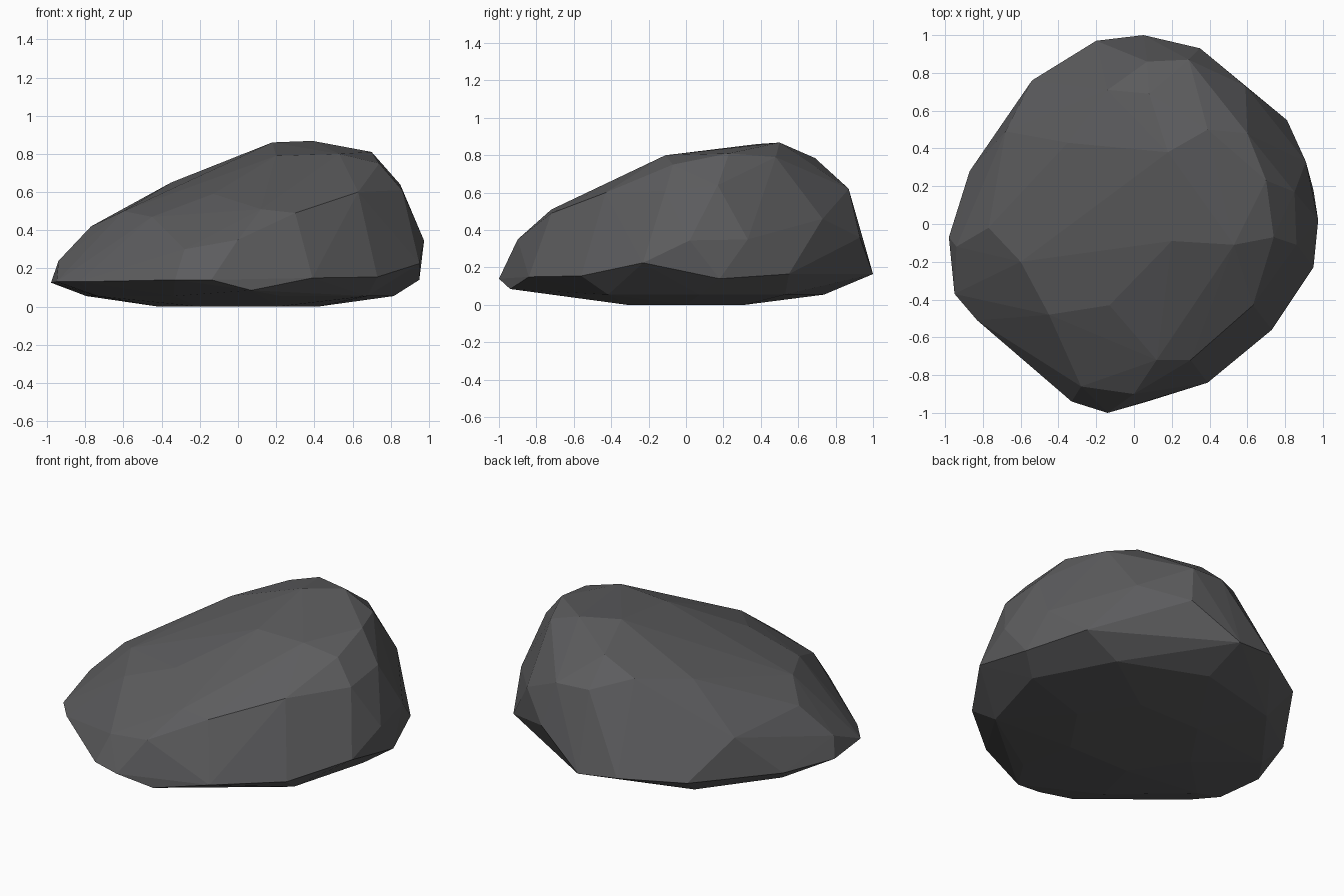
import bpy, bmesh, math

# Rock: a faceted boulder, the skin stretched over a few key corners
rim = [(-.14, -1, .14), (.07, -.94, .085), (.39, -.84, .15), (.73, -.56, .155),
       (.95, -.23, .225), (.95, .18, .14), (.81, .55, .165), (.05, 1, .165),
       (-.2, .97, .19), (-.54, .76, .17), (-.87, .28, .14), (-.98, -.07, .125),
       (-.95, -.37, .13), (-.83, -.51, .13), (-.33, -.94, .14)]
sides = [(.975, .02, .345), (.91, .33, .35), (.59, .73, .46), (.35, .93, .36),
         (.07, .86, .63), (.29, .87, .62), (-.94, -.12, .24), (-.68, .49, .39),
         (-.28, -.86, .3), (0, -.9, .35), (.3, -.72, .49), (.12, -.72, .51),
         (.63, -.43, .6), (.86, -.11, .61), (.85, .17, .64)]
crown = [(.39, .5, .868), (.18, .38, .86), (.6, .48, .79), (.7, .23, .81),
         (.74, -.07, .75), (.53, -.11, .8), (.2, -.09, .79), (-.13, -.43, .59),
         (-.45, -.48, .47), (-.6, -.2, .5), (-.77, -.02, .42), (-.35, .43, .65),
         (-.14, .71, .7), (.08, .69, .785)]


# Shallow underside: rings of corners tapering to a small flat base
def ring(count, rx, ry, z, turn):
    return [(rx * math.cos(a), ry * math.sin(a), z)
            for a in (turn + i * math.tau / count for i in range(count))]


under = ring(9, .82, .74, .055, .1) + ring(6, .42, .36, 0, 0)

bm = bmesh.new()
for p in rim + sides + crown + under:
    bm.verts.new(p)
hull = bmesh.ops.convex_hull(bm, input=bm.verts[:])
loose = [v for v in bm.verts if not v.link_faces]
bmesh.ops.delete(bm, geom=loose, context='VERTS')
bmesh.ops.recalc_face_normals(bm, faces=bm.faces[:])
mesh = bpy.data.meshes.new("rock")
bm.to_mesh(mesh)
bm.free()

stone = bpy.data.materials.new("dark grey stone")
stone.diffuse_color = (.108, .108, .112, 1)
mesh.materials.append(stone)
rock = bpy.data.objects.new("rock", mesh)
bpy.context.collection.objects.link(rock)
